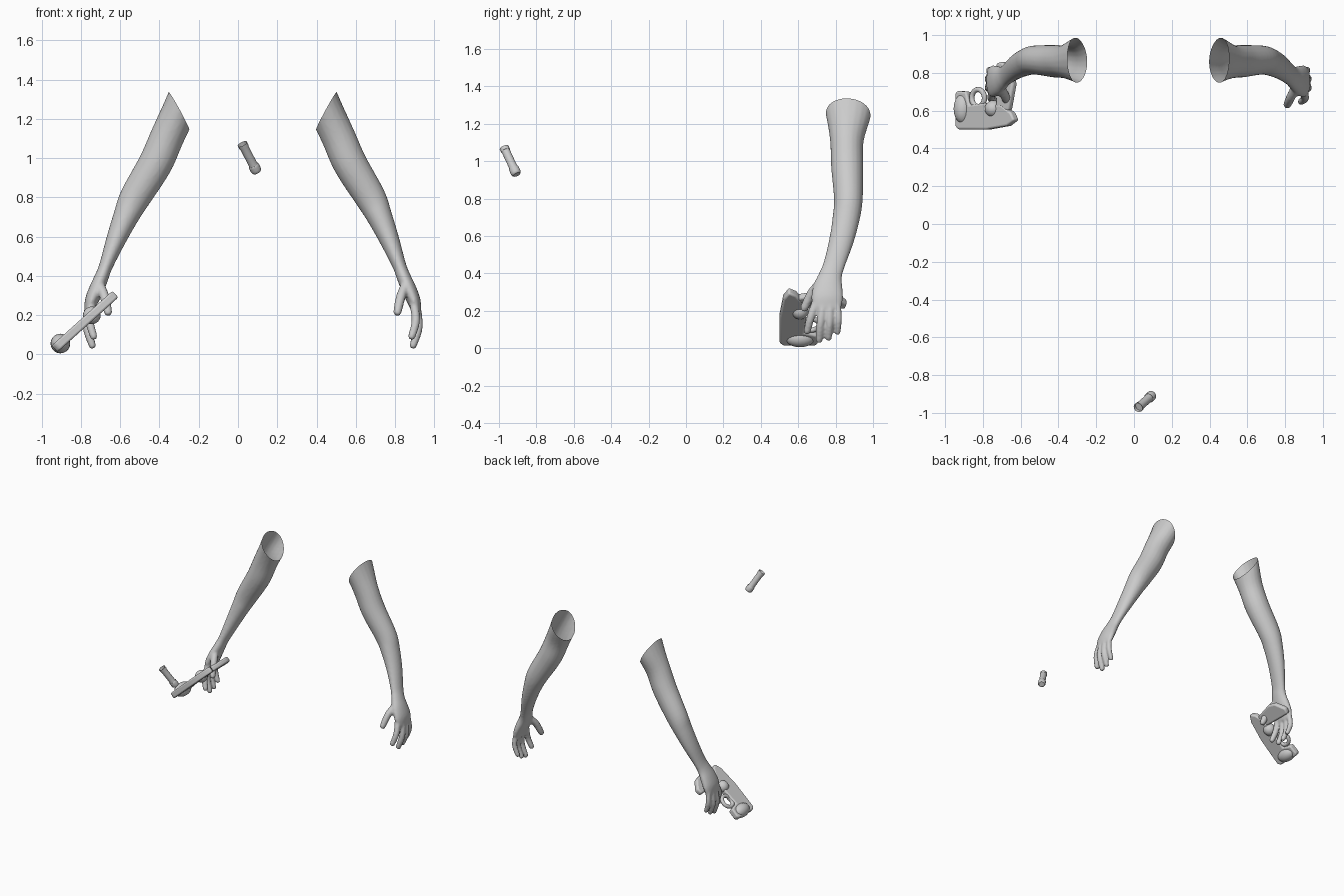
import bpy, bmesh, math
from mathutils import Vector, Matrix

if "Cube" in bpy.data.objects:
    bpy.data.objects.remove(bpy.data.objects["Cube"])

grey = bpy.data.materials.new("plain_grey")
grey.use_nodes = True
grey.diffuse_color = (0.6, 0.6, 0.6, 1)
grey.node_tree.nodes["Principled BSDF"].inputs["Base Color"].default_value = (0.6, 0.6, 0.6, 1)


def add_object(name, bm):
    """Turn a bmesh into a named, smooth-shaded object."""
    mesh = bpy.data.meshes.new(name)
    bm.to_mesh(mesh)
    bm.free()
    mesh.materials.clear()
    mesh.materials.append(grey)
    ob = bpy.data.objects.new(name, mesh)
    bpy.context.collection.objects.link(ob)
    for p in mesh.polygons:
        p.use_smooth = True
    return ob


def spline(keys, steps):
    """Catmull-Rom through the key rows."""
    rows = [Vector(k) for k in keys]
    out = []
    for i in range(len(rows) - 1):
        a, b = rows[max(i - 1, 0)], rows[i]
        c, d = rows[i + 1], rows[min(i + 2, len(rows) - 1)]
        for j in range(steps):
            t = j / steps
            out.append(0.5 * (2 * b + (c - a) * t + (2 * a - 5 * b + 4 * c - d) * t * t
                              + (3 * b - a - 3 * c + d) * t ** 3))
    return out + [rows[-1]]


def loft(bm, keys, sides=20, steps=5, open_start=False):
    """Tube along rows of (x, y, z, thickness, depth)."""
    rows = spline(keys, steps)
    rings = []
    for i, r in enumerate(rows):
        p = Vector(r[:3])
        tangent = Vector(rows[min(i + 1, len(rows) - 1)][:3]) - Vector(rows[max(i - 1, 0)][:3])
        tangent.normalize()
        v = Vector((0, 1, 0))
        v = (v - tangent * v.dot(tangent)).normalized()
        u = v.cross(tangent)
        rings.append([bm.verts.new(p + u * r[3] * math.cos(a) + v * r[4] * math.sin(a))
                      for a in (2 * math.pi * k / sides for k in range(sides))])
    for a, b in zip(rings, rings[1:]):
        for k in range(sides):
            n = (k + 1) % sides
            bm.faces.new((a[k], a[n], b[n], b[k]))
    if not open_start:
        bm.faces.new(rings[0][::-1])
    bm.faces.new(rings[-1])


def digit(bm, points, radius):
    """Finger with a rounded tip."""
    end = Vector(points[-1])
    way = (end - Vector(points[-2])).normalized()
    keys = [(*p, radius, radius) for p in points[:-1]]
    keys.append((*end, radius * 0.85, radius * 0.85))
    keys.append((*(end + way * radius * 0.7), radius * 0.4, radius * 0.4))
    loft(bm, keys, 12, 4)


# Arm and palm, from shoulder to knuckles
arm = bmesh.new()
loft(arm, [
    (.37, .87, 1.42, .09, .16), (.445, .868, 1.25, .088, .122),
    (.51, .86, 1.11, .087, .09), (.572, .862, .97, .087, .086),
    (.674, .868, .80, .079, .077), (.722, .857, .70, .065, .073),
    (.773, .832, .58, .05, .066), (.823, .793, .45, .035, .058),
    (.846, .773, .39, .036, .062), (.872, .76, .33, .038, .078),
    (.897, .755, .27, .034, .085), (.912, .754, .21, .022, .075)])

# Fingers and thumb
digit(arm, [(.895, .70, .26), (.906, .668, .17), (.885, .648, .09)], .022)
digit(arm, [(.908, .735, .25), (.92, .72, .14), (.892, .712, .045)], .022)
digit(arm, [(.91, .772, .25), (.921, .768, .14), (.893, .762, .055)], .021)
digit(arm, [(.905, .808, .26), (.915, .815, .16), (.892, .81, .085)], .019)
digit(arm, [(.865, .74, .37), (.832, .675, .30), (.812, .632, .215)], .025)
bmesh.ops.recalc_face_normals(arm, faces=arm.faces)

# Fuse into one skin
blend = add_object("arm_blend", arm)
remesh = blend.modifiers.new("fuse", 'REMESH')
remesh.mode = 'VOXEL'
remesh.voxel_size = 0.008
relax = blend.modifiers.new("relax", 'SMOOTH')
relax.iterations = 4
skin = bpy.data.meshes.new_from_object(blend.evaluated_get(bpy.context.evaluated_depsgraph_get()))
bpy.data.objects.remove(blend)

# Open the shoulder with a slanted cut, then make the pair
for name, mirrored in (("left_arm", False), ("right_arm", True)):
    bm = bmesh.new()
    bm.from_mesh(skin)
    bmesh.ops.bisect_plane(bm, geom=bm.verts[:] + bm.edges[:] + bm.faces[:],
                           plane_co=(.45, .86, 1.24), plane_no=(-.87, .05, .48), clear_outer=True)
    if mirrored:
        flip = Matrix.Translation((.15, 0, 0)) @ Matrix.Scale(-1, 4, (1, 0, 0))
        bmesh.ops.transform(bm, matrix=flip, verts=bm.verts)
        bmesh.ops.reverse_faces(bm, faces=bm.faces)
    add_object(name, bm)


# Held tool lies in a tilted plane rising toward +x
def on_plane(x, y):
    return Vector((x, y, .05 + .9 * (x + .91)))


NORMAL = Vector((-.67, 0, .74))


def plate(name, outline, thickness, bevel):
    bm = bmesh.new()
    face = bm.faces.new([bm.verts.new(on_plane(*p) - NORMAL * thickness / 2) for p in outline])
    grown = bmesh.ops.extrude_face_region(bm, geom=[face])
    bmesh.ops.translate(bm, vec=NORMAL * thickness,
                        verts=[g for g in grown["geom"] if isinstance(g, bmesh.types.BMVert)])
    bmesh.ops.recalc_face_normals(bm, faces=bm.faces)
    ob = add_object(name, bm)
    mod = ob.modifiers.new("round", 'BEVEL')
    mod.width = bevel
    mod.segments = 3
    mod.limit_method = 'ANGLE'
    return ob


plate("tool_body", [(-.935, .52), (-.92, .50), (-.77, .50), (-.66, .52), (-.622, .55),
                    (-.64, .59), (-.69, .63), (-.78, .64), (-.86, .63), (-.875, .70),
                    (-.925, .705), (-.935, .69)], .045, .014)
plate("tool_grip", [(-.72, .59), (-.655, .60), (-.63, .74), (-.64, .80), (-.69, .86), (-.72, .85)],
      .04, .012)


def ellipsoid(name, centre, size):
    bm = bmesh.new()
    bmesh.ops.create_uvsphere(bm, u_segments=20, v_segments=12, radius=1)
    bmesh.ops.scale(bm, vec=size, verts=bm.verts)
    bmesh.ops.translate(bm, vec=centre, verts=bm.verts)
    return add_object(name, bm)


ellipsoid("tool_nose", (-.905, .61, .055), (.05, .08, .05))
ellipsoid("tool_knob", on_plane(-.745, .61), (.045, .045, .045))

# Finger guard ring
bpy.ops.mesh.primitive_torus_add(major_segments=24, minor_segments=10,
                                 major_radius=.045, minor_radius=.014)
guard = bpy.context.object
guard.name = "tool_guard"
guard.matrix_world = Matrix.Translation(on_plane(-.825, .667)) @ \
    NORMAL.to_track_quat('Z', 'Y').to_matrix().to_4x4()
guard.data.materials.append(grey)
bpy.ops.object.shade_smooth()

# Separate small canister, open at the top, rounded below
top, low = Vector((.022, -.972, 1.072)), Vector((.097, -.905, .928))
canister = bmesh.new()
loft(canister, [(*top.lerp(low, t), r, r) for t, r in
                ((0, .026), (.12, .025), (.16, .023), (.7, .023), (.76, .027), (.94, .027), (1, .02))],
     20, 3, open_start=True)
bmesh.ops.recalc_face_normals(canister, faces=canister.faces)
add_object("canister", canister)

# Keep hard edges crisp
for ob in bpy.context.scene.objects:
    ob.select_set(ob.type == 'MESH' and ob.name.startswith(("tool", "canister")))
bpy.context.view_layer.objects.active = guard
bpy.ops.object.shade_smooth_by_angle(angle=math.radians(40))
